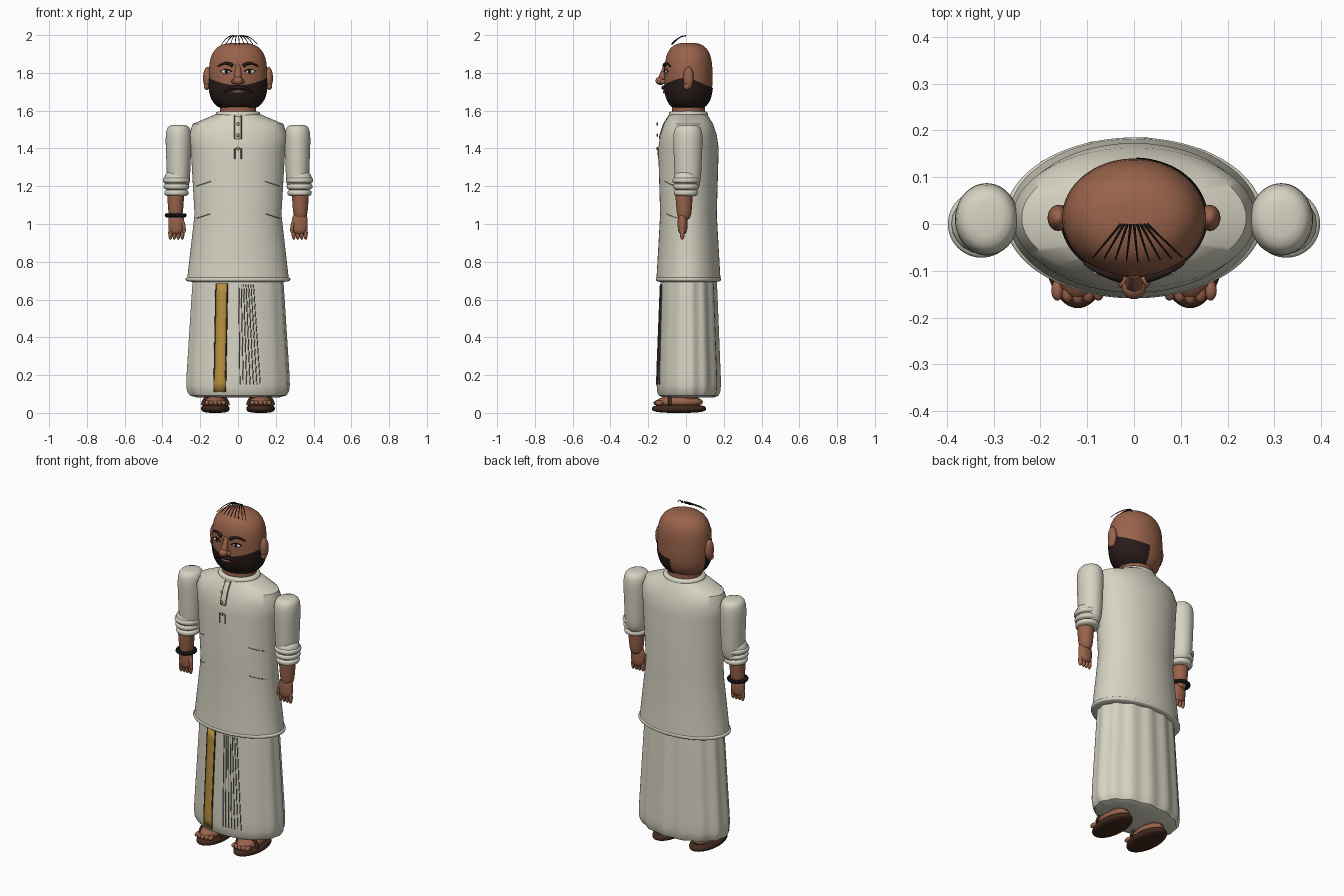
import bpy, bmesh, math
from math import sin, cos, pi, radians

cube = bpy.data.objects.get("Cube")
if cube:
    bpy.data.objects.remove(cube)


def material(name, red, green, blue):
    mat = bpy.data.materials.new(name)
    mat.use_nodes = True
    mat.diffuse_color = (red, green, blue, 1)
    mat.node_tree.nodes["Principled BSDF"].inputs["Base Color"].default_value = (red, green, blue, 1)
    return mat


CREAM = material("cream cloth", .67, .65, .54)
SKIN = material("brown skin", .32, .125, .07)
BEARD = material("dark beard", .02, .011, .01)
GOLD = material("gold", .48, .29, .05)
LEATHER = material("dark leather", .055, .022, .013)
SEAM = material("seam grey", .16, .16, .13)
WHITE = material("eye white", .75, .75, .7)
LIPS = material("lip brown", .25, .1, .08)
BLACK = material("black", .008, .007, .007)

SIDES = ((1, "left"), (-1, "right"))
BODY_Y = .013  # depth of the shared torso and head axis


def add_mesh(name, bm, mat):
    bmesh.ops.recalc_face_normals(bm, faces=bm.faces)
    mesh = bpy.data.meshes.new(name)
    bm.to_mesh(mesh)
    bm.free()
    mesh.materials.append(mat)
    ob = bpy.data.objects.new(name, mesh)
    bpy.context.collection.objects.link(ob)
    return ob


def bridge(bm, rings, closed):
    """Join successive rings of points with quads."""
    loops = [[bm.verts.new(point) for point in ring] for ring in rings]
    count = len(loops[0])
    for low, high in zip(loops, loops[1:]):
        for i in range(count if closed else count - 1):
            j = (i + 1) % count
            bm.faces.new((low[i], low[j], high[j], high[i]))
    return loops


def barrel(bottom, top, rx, ry, power, grow=0):
    """Rows (z, rx, ry) of an upright superellipsoid; grow widens it upwards."""
    rows = []
    for degrees in range(-85, 86, 10):
        u = sin(radians(degrees))
        scale = (1 - abs(u) ** power) ** (1 / power) * (1 + grow * u)
        rows.append((bottom + (top - bottom) * (u + 1) / 2, rx * scale, ry * scale))
    return rows


def loft(name, rows, mat, x=0, y=BODY_Y, fold=lambda a: 1):
    """Capped stack of ellipses, with an optional radius rule by angle."""
    bm = bmesh.new()
    angles = [2 * pi * i / 96 for i in range(96)]
    loops = bridge(bm, [[(x + rx * fold(a) * cos(a), y + ry * fold(a) * sin(a), z) for a in angles]
                        for z, rx, ry in rows], True)
    bm.faces.new(loops[0])
    bm.faces.new(loops[-1])
    add_mesh(name, bm, mat)


def ball(name, loc, size, mat):
    bm = bmesh.new()
    bmesh.ops.create_uvsphere(bm, u_segments=20, v_segments=12, radius=1)
    bmesh.ops.scale(bm, vec=size, verts=bm.verts)
    bmesh.ops.translate(bm, vec=loc, verts=bm.verts)
    add_mesh(name, bm, mat)


def tube(name, points, radius, mat, tip=1):
    """Round curve through points, its radius easing towards tip times the start."""
    curve = bpy.data.curves.new(name, "CURVE")
    curve.dimensions = "3D"
    curve.bevel_depth = radius
    curve.bevel_resolution = 2
    curve.use_fill_caps = True
    spline = curve.splines.new("NURBS")
    spline.points.add(len(points) - 1)
    for i, point in enumerate(points):
        spline.points[i].co = (*point, 1)
        spline.points[i].radius = 1 + (tip - 1) * i / (len(points) - 1)
    spline.order_u = 3
    spline.use_endpoint_u = True
    curve.materials.append(mat)
    bpy.context.collection.objects.link(bpy.data.objects.new(name, curve))


def radii(rows, z):
    for a, b in zip(rows, rows[1:]):
        if z <= b[0]:
            t = max(0, (z - a[0]) / (b[0] - a[0]))
            return a[1] + (b[1] - a[1]) * t, a[2] + (b[2] - a[2]) * t
    return rows[-1][1:]


def front(rows, x, z, out=0):
    """Point on the front of a centred loft, raised by out."""
    rx, ry = radii(rows, z)
    return x, BODY_Y - ry * math.sqrt(max(0, 1 - (x / rx) ** 2)) - out, z


def seam(name, rows, x0, z0, x1, z1, radius, mat, rise=0, out=.001, tip=1):
    """Tube laid on a front surface, bowed upwards by rise."""
    steps = [i / 8 for i in range(9)]
    tube(name, [front(rows, x0 + (x1 - x0) * t, z0 + (z1 - z0) * t + 4 * rise * t * (1 - t), out)
                for t in steps], radius, mat, tip)


def strip(name, rows, x_top, z_top, x_low, z_low, half, mat):
    """Thin plate following a front surface."""
    bm = bmesh.new()
    rings = []
    for i in range(13):
        x, z = x_low + (x_top - x_low) * i / 12, z_low + (z_top - z_low) * i / 12
        rings.append([front(rows, x + half * k, z, .004) for k in (-1, 0, 1)])
    bridge(bm, rings, False)
    add_mesh(name, bm, mat).modifiers.new("thickness", "SOLIDIFY").thickness = .003


# Wrapped skirt, its folds fading towards the front
SKIRT = barrel(.08, .8, .255, .158, 12, -.09)
loft("skirt", SKIRT, CREAM, fold=lambda a: 1 + .014 * (1 + sin(a)) * sin(14 * a))
strip("gold_border", SKIRT, -.086, .685, -.097, .11, .03, GOLD)
for edge in (-.03, .03):
    seam("border_edge", SKIRT, edge - .086, .685, edge - .097, .11, .004, LEATHER)
for i in range(7):
    seam("pleat_line", SKIRT, .004 + .013 * i, .68, .01 + .018 * i, .15, .0025, SEAM)

# Long tunic with hem, collar and buttoned placket
TUNIC = [(.7, .27, .17), (1.05, .23, .15), (1.4, .25, .16), (1.47, .26, .15), (1.53, .24, .13), (1.58, .12, .1)]
loft("tunic", TUNIC, CREAM)
loft("tunic_hem", barrel(.69, .725, .277, .172, 4), CREAM)
loft("collar", barrel(1.555, 1.6, .118, .104, 4), CREAM)
strip("placket", TUNIC, 0, 1.57, 0, 1.45, .015, CREAM)
seam("placket_end", TUNIC, -.017, 1.4, .017, 1.4, .003, SEAM)
for s, side in SIDES:
    edge = s * .017
    seam(side + "_placket_edge", TUNIC, edge, 1.575, edge, 1.45, .003, SEAM)
    seam(side + "_placket_tail", TUNIC, edge, 1.4, edge, 1.345, .003, SEAM)
    for z in (1.2, 1.03):
        seam(side + "_crease", TUNIC, s * .145, z + .025, s * .22, z, .002, SEAM)
for z in (1.53, 1.47, 1.4):
    ball("button", (0, -.152, z), (.009, .005, .009), GOLD)

# Arms with rolled cuffs
for s, side in SIDES:
    wrist = s * .33
    loft(side + "_sleeve", barrel(1.17, 1.525, .065, .074, 5, .1), CREAM, s * .315, .01)
    ball(side + "_elbow", (s * .325, 0, 1.235), (.067, .065, .06), CREAM)
    for k in range(3):
        low, r = 1.145 + .033 * k, .064 + .004 * k
        loft(side + "_cuff_roll", barrel(low, low + .04, r, r, 3), CREAM, s * .326, 0)
    loft(side + "_forearm", barrel(1.02, 1.2, .042, .043, 4, .15), SKIN, wrist, -.01)
    loft(side + "_hand", barrel(.945, 1.06, .042, .026, 3), SKIN, s * .327, -.018)
    for k in range(4):
        ball(side + "_finger", (s * (.295 + .021 * k), -.02, .952), (.0115, .013, .036), SKIN)
    tube(side + "_thumb", [(s * .305, -.02, 1.025), (s * .284, -.03, 1), (s * .285, -.03, .955)],
         .014, SKIN, .6)
for i in range(18):
    a = 2 * pi * i / 18
    ball("bracelet_bead", (.047 * cos(a) - .33, .047 * sin(a) - .012, 1.046), (.011, .011, .011), BLACK)

# Feet in sandals
for s, side in SIDES:
    x = s * .12
    loft(side + "_sole", barrel(0, .045, .075, .143, 3), LEATHER, x, -.037)
    ball(side + "_foot", (x, -.035, .058), (.062, .125, .035), SKIN)
    ball(side + "_ankle", (x, .01, .09), (.05, .055, .05), SKIN)
    for k in range(-2, 3):
        ball(side + "_toe", (x + .022 * k, .004 * abs(k) - .15, .053), (.013, .022, .014), SKIN)
    arch = [pi * i / 8 for i in range(9)]
    tube(side + "_strap", [(x + .068 * cos(a), -.085, .04 + .06 * sin(a)) for a in arch], .009, LEATHER)

# Neck and head
HEAD = barrel(1.6, 1.96, .154, .127, 3)
loft("neck", barrel(1.52, 1.7, .095, .087, 8), SKIN)
loft("head", HEAD, SKIN)

# Beard shell hugging the jaw, reaching round to the nape on the left
rings = []
for k in range(11):
    ring = []
    for degrees in range(168, 452, 4):
        a = radians(degrees)
        top = 1.735 + .04 * cos(a) ** 2 if sin(a) < 0 else 1.775 - .055 * sin(a)
        z = 1.606 + (top - 1.606) * k / 10
        rx, ry = radii(HEAD, z)
        ring.append(((rx + .004) * cos(a), BODY_Y + (ry + .004) * sin(a), z))
    rings.append(ring)
bm = bmesh.new()
bridge(bm, rings, False)
add_mesh("beard", bm, BEARD)

# Face
tube("nose_bridge", [front(HEAD, 0, 1.84, -.008), front(HEAD, 0, 1.8, .006), (0, -.13, 1.76)], .013, SKIN, 1.6)
ball("nose_tip", (0, -.136, 1.758), (.026, .025, .022), SKIN)
ball("lips", front(HEAD, 0, 1.7, .004), (.036, .009, .009), LIPS)
seam("mouth_line", HEAD, -.03, 1.702, .03, 1.702, .002, BEARD, out=.011)
for s, side in SIDES:
    ball(side + "_nostril", (s * .022, -.122, 1.753), (.014, .016, .013), SKIN)
    ball(side + "_eye", front(HEAD, s * .062, 1.806), (.026, .008, .011), WHITE)
    ball(side + "_iris", front(HEAD, s * .062, 1.806, .006), (.009, .004, .01), BLACK)
    seam(side + "_eyelid", HEAD, s * .034, 1.806, s * .092, 1.806, .003, BLACK, .012, .006)
    seam(side + "_eyebrow", HEAD, s * .028, 1.838, s * .106, 1.834, .01, BEARD, .015, .006, .4)
    seam(side + "_moustache", HEAD, 0, 1.722, s * .078, 1.692, .012, BEARD, .013, .007, .3)
    ball(side + "_ear", (s * .162, BODY_Y, 1.772), (.023, .028, .06), SKIN)
    ball(side + "_earlobe", (s * .166, .005, 1.73), (.015, .018, .02), SKIN)

# Swept forelock strands
for i in range(-4, 5):
    steps = [k / 5 for k in range(6)]
    tube("hair_strand", [(i * (.007 + .017 * t) + .008 * t, (.002 * abs(i) - .08) * t, 1.997 - .047 * t * t)
                         for t in steps], .003, BLACK, .5)

# Smooth shading with sharp edges kept
bpy.ops.object.select_all(action="DESELECT")
for ob in bpy.context.collection.objects:
    if ob.type == "MESH":
        ob.select_set(True)
        bpy.context.view_layer.objects.active = ob
bpy.ops.object.shade_smooth_by_angle(angle=radians(40))
